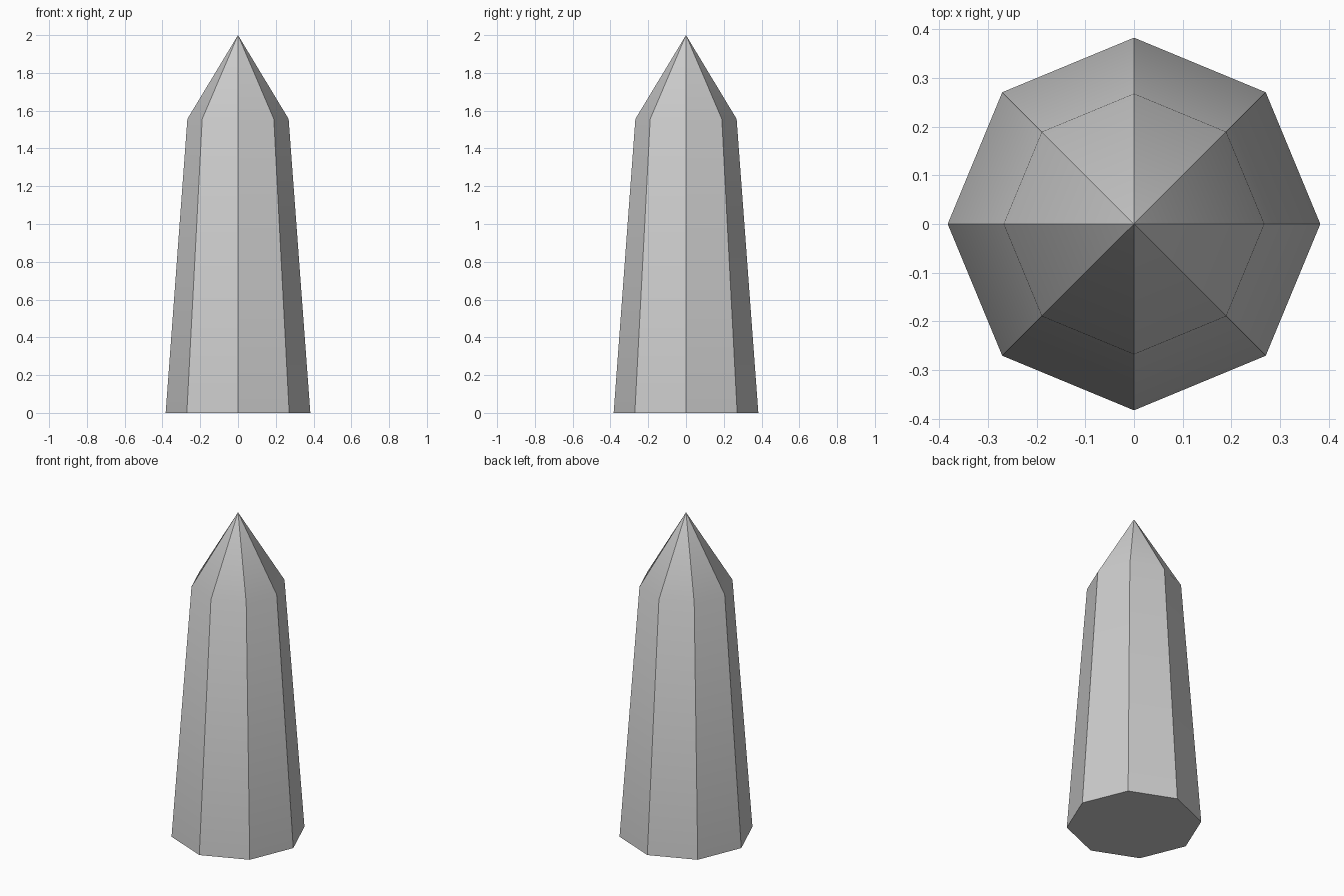
import bpy, bmesh, math

if "Cube" in bpy.data.objects:
    bpy.data.objects.remove(bpy.data.objects["Cube"])

SIDES = 8
# (radius, height) of each ring
RINGS = [(0.383, 0.0), (0.268, 1.556)]
APEX = 2.0

bm = bmesh.new()

# Tapered octagonal shaft, with corners on the axes
rings = []
for r, z in RINGS:
    rings.append([bm.verts.new((r * math.cos(2 * math.pi * i / SIDES),
                                r * math.sin(2 * math.pi * i / SIDES), z))
                  for i in range(SIDES)])
tip = bm.verts.new((0, 0, APEX))
base, shoulder = rings
for i in range(SIDES):
    j = (i + 1) % SIDES
    bm.faces.new((base[i], base[j], shoulder[j], shoulder[i]))
    # Pointed tip
    bm.faces.new((shoulder[i], shoulder[j], tip))
# Flat underside
bm.faces.new(base[::-1])

mesh = bpy.data.meshes.new("crystal_point")
bm.to_mesh(mesh)
bm.free()
crystal = bpy.data.objects.new("crystal_point", mesh)
bpy.context.collection.objects.link(crystal)

# Soft shoulder, crisp long edges
bpy.context.view_layer.objects.active = crystal
crystal.select_set(True)
bpy.ops.object.shade_smooth_by_angle(angle=math.radians(30))
